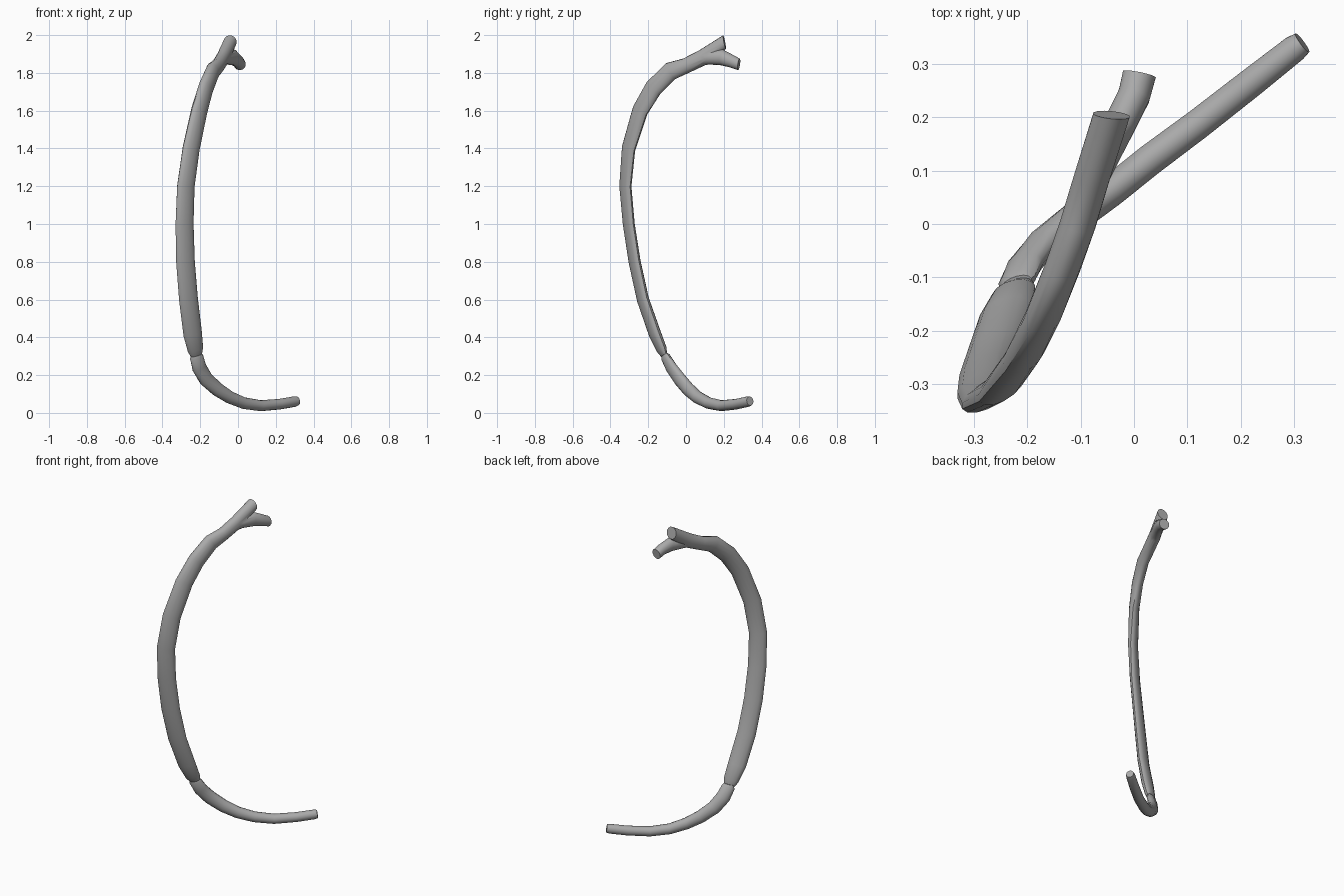
import bpy, bmesh
from math import cos, sin, pi, radians
from mathutils import Vector

if "Cube" in bpy.data.objects:
    bpy.data.objects.remove(bpy.data.objects["Cube"], do_unlink=True)

SIDES = 14

bone = bpy.data.materials.new("bone grey")
bone.use_nodes = True
bone.diffuse_color = (0.4, 0.4, 0.4, 1)
bone.node_tree.nodes["Principled BSDF"].inputs["Base Color"].default_value = bone.diffuse_color


def loft(name, stations, end_dir=None):
    """Skin oval sections; each station is x, y, z, half width, half thickness, thin-axis heading."""
    points = [Vector(s[:3]) for s in stations]
    last = len(points) - 1
    bm = bmesh.new()
    rings = []
    for i, (x, y, z, wide, thin, heading) in enumerate(stations):
        along = (points[min(i + 1, last)] - points[max(i - 1, 0)]).normalized()
        if i == last and end_dir:
            along = Vector(end_dir).normalized()
        h = radians(heading)
        side = along.cross(Vector((cos(h), sin(h), 0))).normalized()
        flat = side.cross(along)
        angles = [2 * pi * k / SIDES for k in range(SIDES)]
        rings.append([bm.verts.new(points[i] + side * wide * cos(t) + flat * thin * sin(t))
                      for t in angles])
    for lower, upper in zip(rings, rings[1:]):
        for k in range(SIDES):
            n = (k + 1) % SIDES
            bm.faces.new((lower[k], lower[n], upper[n], upper[k]))
    bm.faces.new(rings[0])
    bm.faces.new(rings[-1])
    bmesh.ops.recalc_face_normals(bm, faces=bm.faces)
    mesh = bpy.data.meshes.new(name)
    bm.to_mesh(mesh)
    bm.free()
    mesh.materials.append(bone)
    obj = bpy.data.objects.new(name, mesh)
    bpy.context.collection.objects.link(obj)
    return obj


def select_only(obj):
    bpy.ops.object.select_all(action='DESELECT')
    obj.select_set(True)
    bpy.context.view_layer.objects.active = obj


# Curved shaft, neck and the raised tubercle facet
rib = loft("rib_shaft", [
    (-.22, -.116, .305, .032, .014, 108),
    (-.225, -.128, .335, .044, .024, 108),
    (-.24, -.165, .42, .053, .028, 110),
    (-.262, -.228, .6, .054, .026, 112),
    (-.278, -.272, .8, .054, .025, 114),
    (-.283, -.303, 1.0, .053, .024, 116),
    (-.276, -.321, 1.2, .052, .024, 119),
    (-.248, -.304, 1.4, .052, .026, 124),
    (-.205, -.243, 1.6, .052, .029, 132),
    (-.17, -.172, 1.72, .052, .032, 142),
    (-.133, -.08, 1.81, .05, .033, 152),
    (-.105, .0, 1.838, .041, .034, 158),
    (-.078, .09, 1.882, .043, .034, 162),
    (-.042, .204, 1.963, .037, .035, 170),
], end_dir=(.1, 1, .2))

# Head branching off below the tubercle
head = loft("rib_head", [
    (-.09, .05, 1.862, .026, .026, 160),
    (-.062, .12, 1.88, .036, .032, 160),
    (-.025, .19, 1.882, .042, .031, 162),
    (.0, .24, 1.862, .034, .031, 165),
    (.01, .28, 1.845, .031, .032, 170),
], end_dir=(.2, 1, -.15))
select_only(rib)
union = rib.modifiers.new("head union", 'BOOLEAN')
union.operation = 'UNION'
union.solver = 'EXACT'
union.object = head
bpy.ops.object.modifier_apply(modifier=union.name)
bpy.data.objects.remove(head, do_unlink=True)

# Cartilage sweeping forward from the lower end of the shaft
cartilage = loft("costal_cartilage", [
    (-.22, -.112, .312, .03, .014, 110),
    (-.219, -.108, .295, .038, .022, 110),
    (-.205, -.078, .24, .041, .026, 113),
    (-.17, -.035, .18, .041, .028, 118),
    (-.11, .012, .125, .038, .03, 124),
    (-.045, .06, .083, .034, .03, 127),
    (.03, .12, .052, .031, .03, 128),
    (.12, .187, .038, .029, .029, 128),
    (.22, .265, .046, .028, .028, 128),
    (.3, .328, .06, .028, .026, 128),
    (.315, .339, .063, .024, .022, 128),
])

for part in (rib, cartilage):
    select_only(part)
    bpy.ops.object.shade_smooth_by_angle(angle=radians(40))
